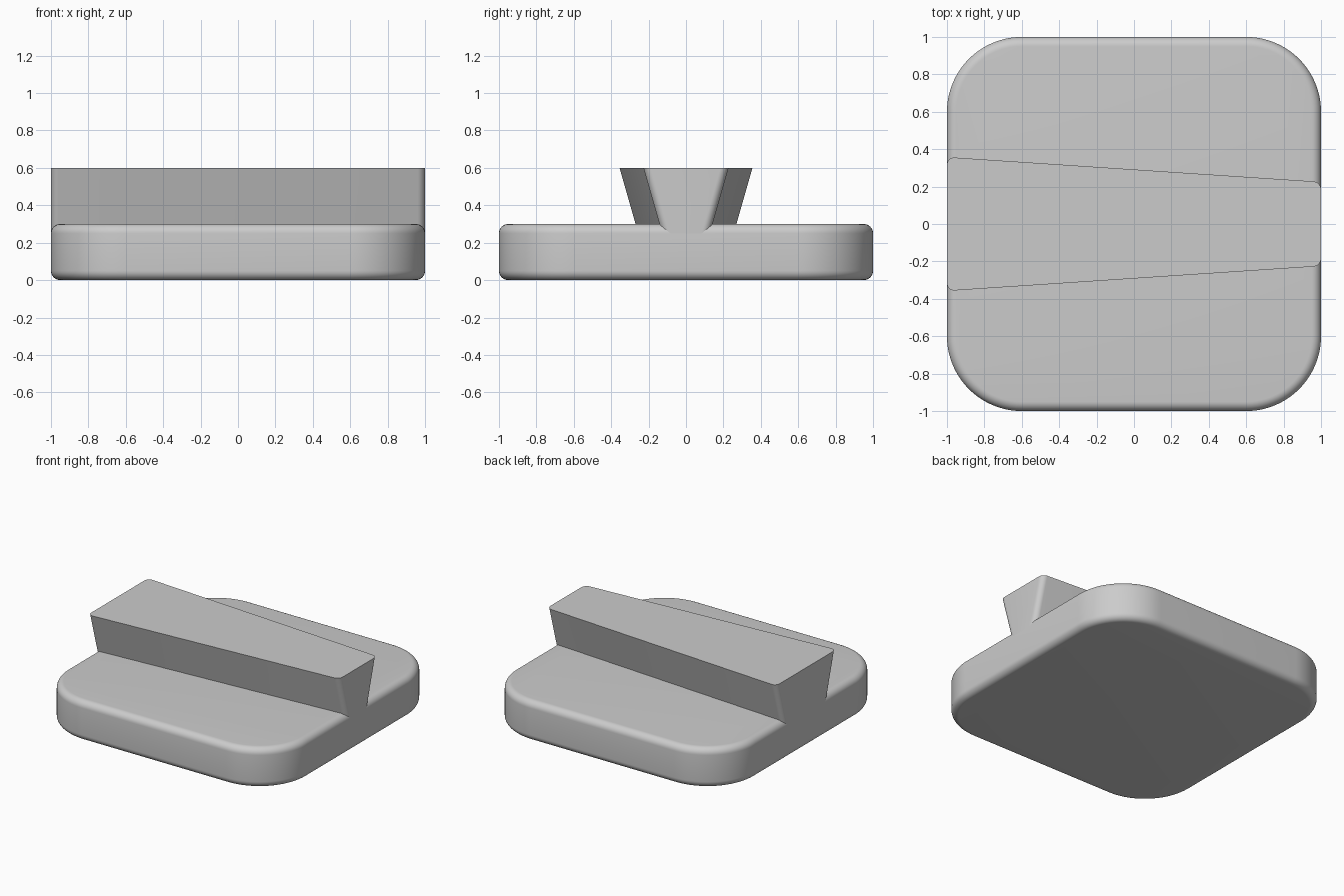
import bpy
import bmesh

cube = bpy.data.objects.get("Cube")
if cube:
    bpy.data.objects.remove(cube, do_unlink=True)

grey = bpy.data.materials.new("plain grey")
grey.use_nodes = True
colour = (0.6, 0.6, 0.6, 1)
grey.diffuse_color = colour
grey.node_tree.nodes["Principled BSDF"].inputs["Base Color"].default_value = colour


def rounded_block(name, bottom, top, half_widths, corner, corner_segments, rim=0):
    """Block whose half width is given per level as (at -x end, at +x end)."""
    bm = bmesh.new()
    rings = []
    for z, (wide, narrow) in zip((bottom, top), half_widths):
        outline = [(-1, -wide), (1, -narrow), (1, narrow), (-1, wide)]
        rings.append([bm.verts.new((x, y, z)) for x, y in outline])
    low, high = rings
    bm.faces.new(low[::-1])
    bm.faces.new(high)
    for i in range(4):
        j = (i + 1) % 4
        bm.faces.new((low[i], low[j], high[j], high[i]))

    # Round the upright corners, then the rims
    uprights = [bm.edges.get((a, b)) for a, b in zip(low, high)]
    bmesh.ops.bevel(bm, geom=uprights, offset=corner, offset_type='OFFSET',
                    segments=corner_segments, profile=0.5, affect='EDGES')
    if rim:
        rims = [e for e in bm.edges
                if abs(e.verts[0].co.z - e.verts[1].co.z) < 1e-5]
        bmesh.ops.bevel(bm, geom=rims, offset=rim, offset_type='OFFSET',
                        segments=8, profile=0.5, affect='EDGES')
    bmesh.ops.recalc_face_normals(bm, faces=bm.faces[:])

    mesh = bpy.data.meshes.new(name)
    bm.to_mesh(mesh)
    bm.free()
    mesh.materials.append(grey)
    obj = bpy.data.objects.new(name, mesh)
    bpy.context.collection.objects.link(obj)
    bpy.ops.object.select_all(action='DESELECT')
    obj.select_set(True)
    bpy.context.view_layer.objects.active = obj
    bpy.ops.object.shade_smooth_by_angle()
    return obj


# Square plate with round corners and soft rims
rounded_block("base_plate", 0, 0.3, [(1, 1), (1, 1)], 0.4, 20, rim=0.05)

# Tapered dovetail rail, rooted inside the plate's soft rim
rounded_block("dovetail_rail", 0.25, 0.6, [(0.258, 0.125), (0.358, 0.225)], 0.04, 8)
